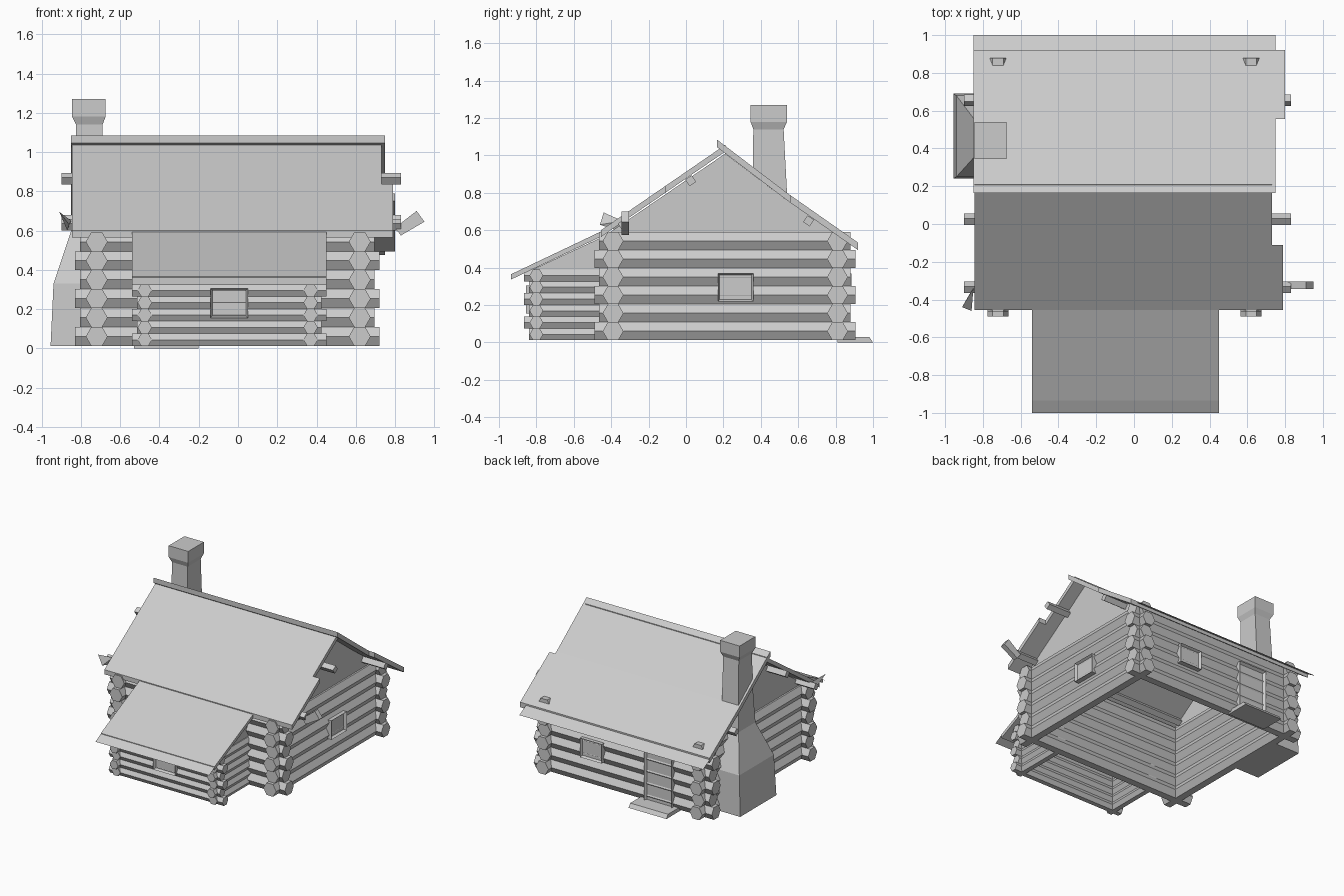
import bpy, bmesh, math
from mathutils import Vector

if "Cube" in bpy.data.objects:
    bpy.data.objects.remove(bpy.data.objects["Cube"])


def mesh_object(name, verts, faces):
    me = bpy.data.meshes.new(name)
    me.from_pydata(verts, [], faces)
    bm = bmesh.new()
    bm.from_mesh(me)
    bmesh.ops.recalc_face_normals(bm, faces=bm.faces)
    bm.to_mesh(me)
    bm.free()
    ob = bpy.data.objects.new(name, me)
    bpy.context.collection.objects.link(ob)
    return ob


def prism(name, pts, a, b, axis='x'):
    """Extrude a (horizontal, z) profile from a to b along x or y."""
    n = len(pts)
    place = (lambda p, t: (t, p[0], p[1])) if axis == 'x' else (lambda p, t: (p[0], t, p[1]))
    verts = [place(p, t) for t in (a, b) for p in pts]
    faces = [tuple(range(n)), tuple(range(n, 2 * n))]
    faces += [(i, (i + 1) % n, n + (i + 1) % n, n + i) for i in range(n)]
    return mesh_object(name, verts, faces)


def slab(name, top, x0, x1, t):
    """Roof panel: top line in (y, z), given thickness downwards."""
    return prism(name, top + [(y, z - t) for y, z in reversed(top)], x0, x1)


def ring(c, z, r, n=6, start=0.0):
    return [(c + r * math.cos(start + i * math.tau / n),
             z + r * math.sin(start + i * math.tau / n)) for i in range(n)]


def log_wall(name, c, a, b, axis, rows, step, phase):
    """Stack of hexagonal logs, every other one slightly shorter."""
    r = step / math.sqrt(3)
    for i in range(rows):
        cut = 0.025 if (i + phase) % 2 else 0
        lo, hi = a + cut, b - cut
        prism(f"{name}_log_{i + 1}", ring(c, 0.012 + step * (i + 0.5), r), lo, hi, axis)


def framed_panel(name, c, wall, w, z0, z1, axis, sign, depth=0.075, rim=0.014):
    """Window or door: box standing proud of the wall with a recessed pane."""
    ob = prism(name, [(c - w / 2, z0), (c + w / 2, z0), (c + w / 2, z1), (c - w / 2, z1)],
               wall, wall + sign * depth, axis)
    bm = bmesh.new()
    bm.from_mesh(ob.data)
    k = 0 if axis == 'x' else 1
    face = max(bm.faces, key=lambda f: sign * f.calc_center_median()[k])
    bmesh.ops.inset_region(bm, faces=[face], thickness=rim)
    for v in face.verts:
        v.co[k] -= sign * 0.02
    bm.to_mesh(ob.data)
    bm.free()


# Main cabin walls
for name, x in (("left_wall", -0.72), ("right_wall", 0.62)):
    log_wall(name, x, -0.49, 0.905, 'y', 6, 0.0965, 0)
for name, y in (("front_wall", -0.39), ("back_wall", 0.81)):
    log_wall(name, y, -0.83, 0.72, 'x', 6, 0.0965, 0)

# Lean-to walls, thinner logs
for name, x in (("annex_left_wall", -0.475), ("annex_right_wall", 0.37)):
    log_wall(name, x, -0.865, -0.36, 'y', 6, 0.063, 1)
log_wall("annex_front_wall", -0.80, -0.54, 0.45, 'x', 6, 0.063, 0)

# Gable infill
gable = [(-0.45, 0.56), (0.21, 1.01), (0.54, 0.76), (0.87, 0.54)]
for name, x in (("left_gable", -0.72), ("right_gable", 0.62)):
    prism(name, gable, x - 0.015, x + 0.015)
for name, x in (("annex_left_gable", -0.475), ("annex_right_gable", 0.37)):
    prism(name, [(-0.82, 0.37), (-0.39, 0.37), (-0.39, 0.585), (-0.455, 0.56), (-0.82, 0.39)],
          x - 0.012, x + 0.012)


def front_z(y):
    return 0.60 + (y + 0.455) * 0.687


def back_z(y):
    return 0.80 + (0.54 - y) * (0.77 if y < 0.54 else 0.70)


# Roof panels, with uneven board ends on the right side
slab("front_roof", [(0.21, front_z(0.21)), (-0.455, 0.60)], -0.845, 0.73, 0.036)
slab("front_roof_boards", [(-0.11, front_z(-0.11)), (-0.455, 0.60)], 0.73, 0.79, 0.036)
slab("back_roof", [(0.165, 1.085), (0.54, 0.80), (0.92, back_z(0.92))], -0.85, 0.75, 0.04)
slab("back_roof_boards", [(0.555, back_z(0.555)), (0.92, back_z(0.92))], 0.75, 0.80, 0.04)
slab("annex_roof", [(-0.42, 0.61), (-0.935, 0.365)], -0.54, 0.45, 0.028)

# Thin eave sheets under the roof edges
for name, x0, x1, p, q in (("front_eave", -0.54, 0.45, (-0.935, 0.36), (-1.0, 0.322)),
                           ("back_eave", -0.85, 0.75, (0.915, 0.525), (1.0, 0.475))):
    mesh_object(name, [(x0, *p), (x1, *p), (x1, *q), (x0, *q)], [(0, 1, 2, 3)])

# Square purlins poking out of the gables
for i, (y, z, lean) in enumerate(((0.025, 0.865, 35), (0.655, 0.65, -35), (-0.335, 0.63, 35))):
    prism(f"purlin_{i + 1}", ring(y, z, 0.03, 4, math.radians(lean + 45)), -0.90, 0.83)

# Broken planks at the front eave corners
prism("loose_plank_right", [(0.80, 0.615), (0.83, 0.575), (0.95, 0.645), (0.91, 0.70)],
      -0.345, -0.305, 'y')
mesh_object("loose_plank_left",
            [(-0.85, -0.34, 0.65), (-0.87, -0.37, 0.60), (-0.86, -0.46, 0.63), (-0.91, -0.44, 0.695)],
            [(0, 1, 2), (0, 2, 3), (0, 1, 3), (1, 2, 3)])

# Chimney: rings of (z, x0, x1, y0, y1)
levels = [(0.012, -0.955, -0.70, 0.24, 0.69),
          (0.33, -0.94, -0.70, 0.25, 0.68),
          (0.60, -0.85, -0.69, 0.35, 0.56),
          (0.80, -0.835, -0.69, 0.355, 0.54),
          (1.14, -0.825, -0.69, 0.36, 0.522),
          (1.18, -0.845, -0.675, 0.345, 0.54),
          (1.27, -0.845, -0.675, 0.345, 0.54)]
cv, cf = [], [(0, 1, 2, 3)]
for k, (z, x0, x1, y0, y1) in enumerate(levels):
    cv += [(x0, y0, z), (x1, y0, z), (x1, y1, z), (x0, y1, z)]
    if k:
        b = 4 * k
        cf += [(b - 4 + i, b - 4 + (i + 1) % 4, b + (i + 1) % 4, b + i) for i in range(4)]
cf.append(tuple(range(len(cv) - 4, len(cv))))
mesh_object("chimney", cv, cf)

# Windows, door and doorstep
framed_panel("right_window", 0.265, 0.62, 0.19, 0.22, 0.37, 'x', 1)
framed_panel("back_window", 0.21, 0.81, 0.19, 0.22, 0.37, 'y', 1)
framed_panel("annex_window", -0.045, -0.80, 0.19, 0.155, 0.305, 'y', -1, 0.055)
framed_panel("door", -0.37, 0.81, 0.24, 0.015, 0.43, 'y', 1, 0.07, 0.02)
prism("doorstep", [(0.81, 0.0), (1.0, 0.0), (0.98, 0.03), (0.81, 0.03)], -0.53, -0.20)
